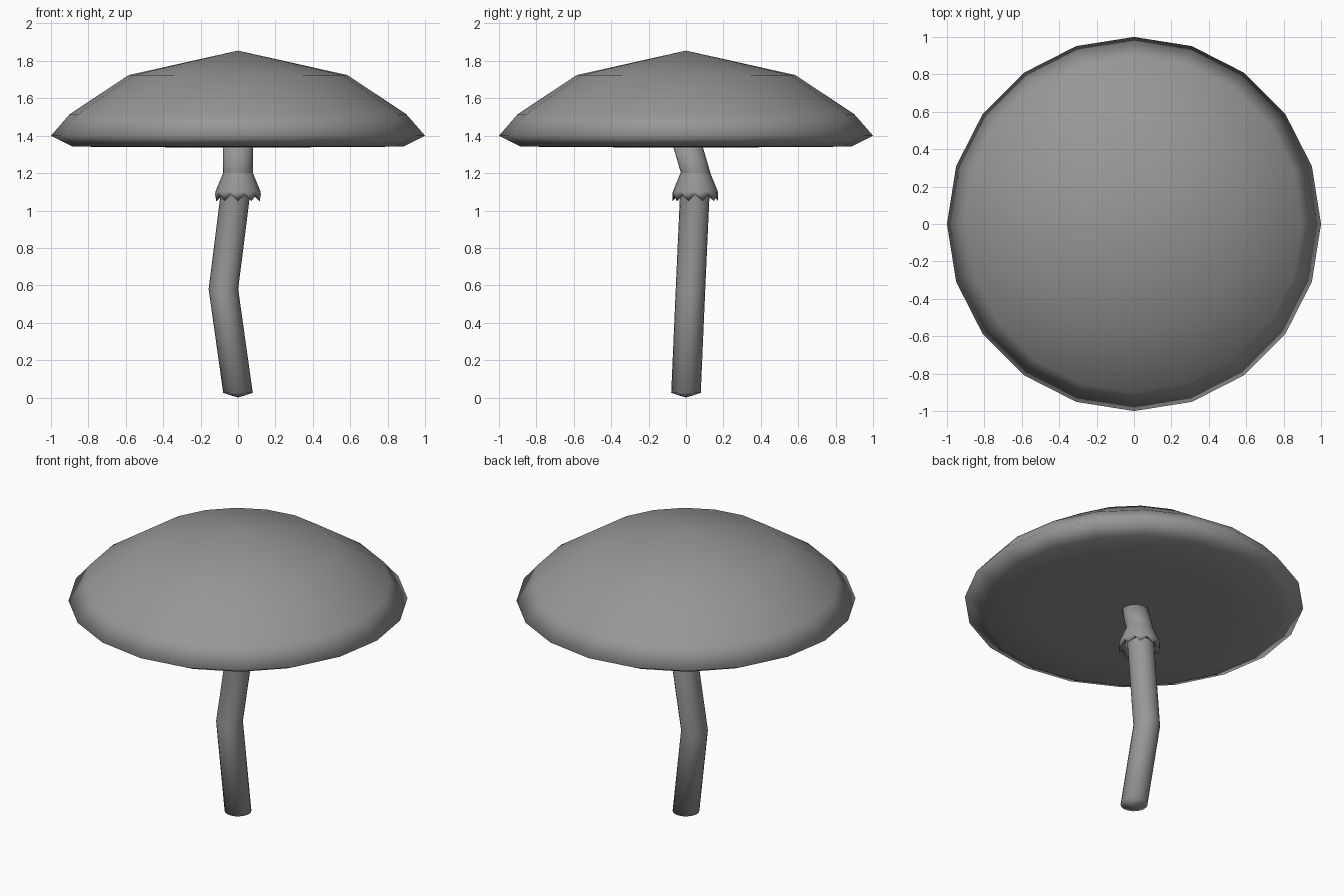
import bpy, bmesh
from math import sin, cos, tau

if "Cube" in bpy.data.objects:
    bpy.data.objects.remove(bpy.data.objects["Cube"])

# Dark grey shared by all parts
grey = bpy.data.materials.new("dark_grey")
grey.diffuse_color = (0.31, 0.31, 0.31, 1)
grey.use_nodes = True
grey.node_tree.nodes["Principled BSDF"].inputs["Base Color"].default_value = grey.diffuse_color


def loft(name, rings, sides, caps=(None, None), ragged=None):
    """Skin horizontal rings (x, y, z, radius); caps are optional pole points.
    ragged = (ring index, drop) lowers every other vertex of that ring."""
    bm = bmesh.new()
    loops = []
    for i, (x, y, z, r) in enumerate(rings):
        loop = []
        for k in range(sides):
            a = tau * k / sides
            dz = ragged[1] if ragged and ragged[0] == i and k % 2 else 0
            loop.append(bm.verts.new((x + r * cos(a), y + r * sin(a), z - dz)))
        loops.append(loop)
    for lo, hi in zip(loops, loops[1:]):
        for k in range(sides):
            n = (k + 1) % sides
            bm.faces.new((lo[k], lo[n], hi[n], hi[k]))
    for loop, pole in zip((loops[0], loops[-1]), caps):
        if pole:
            p = bm.verts.new(pole)
            for k in range(sides):
                bm.faces.new((loop[k], p, loop[(k + 1) % sides]))
    bmesh.ops.recalc_face_normals(bm, faces=bm.faces)
    for f in bm.faces:
        f.smooth = True
    mesh = bpy.data.meshes.new(name)
    bm.to_mesh(mesh)
    bm.free()
    mesh.materials.append(grey)
    obj = bpy.data.objects.new(name, mesh)
    bpy.context.collection.objects.link(obj)
    return obj


# Cap: shallow dome with a turned-under rim and flat underside
cap_profile = [(0.58, 1.339), (0.885, 1.342), (1.0, 1.40), (0.9, 1.515), (0.585, 1.724)]
loft("cap", [(0, 0, z, r) for r, z in cap_profile], 20,
     caps=((0, 0, 1.337), (0, 0, 1.855)))

# Stem: bent tube with a blunt pointed foot
path = [(0, 0, 0.025), (-0.078, 0.024, 0.58), (0, 0.052, 1.2), (0, 0.005, 1.36)]
loft("stem", [(*p, 0.079) for p in path], 20,
     caps=((0, 0, 0), (0, 0, 1.37)))

# Skirt: flared ring with a ragged lower edge, folding back to the stem
skirt = [(0.08, 1.2), (0.121, 1.1), (0.122, 1.085), (0.085, 1.095)]
loft("skirt", [(0, 0.05, z, r) for r, z in skirt], 20, ragged=(2, 0.035))
